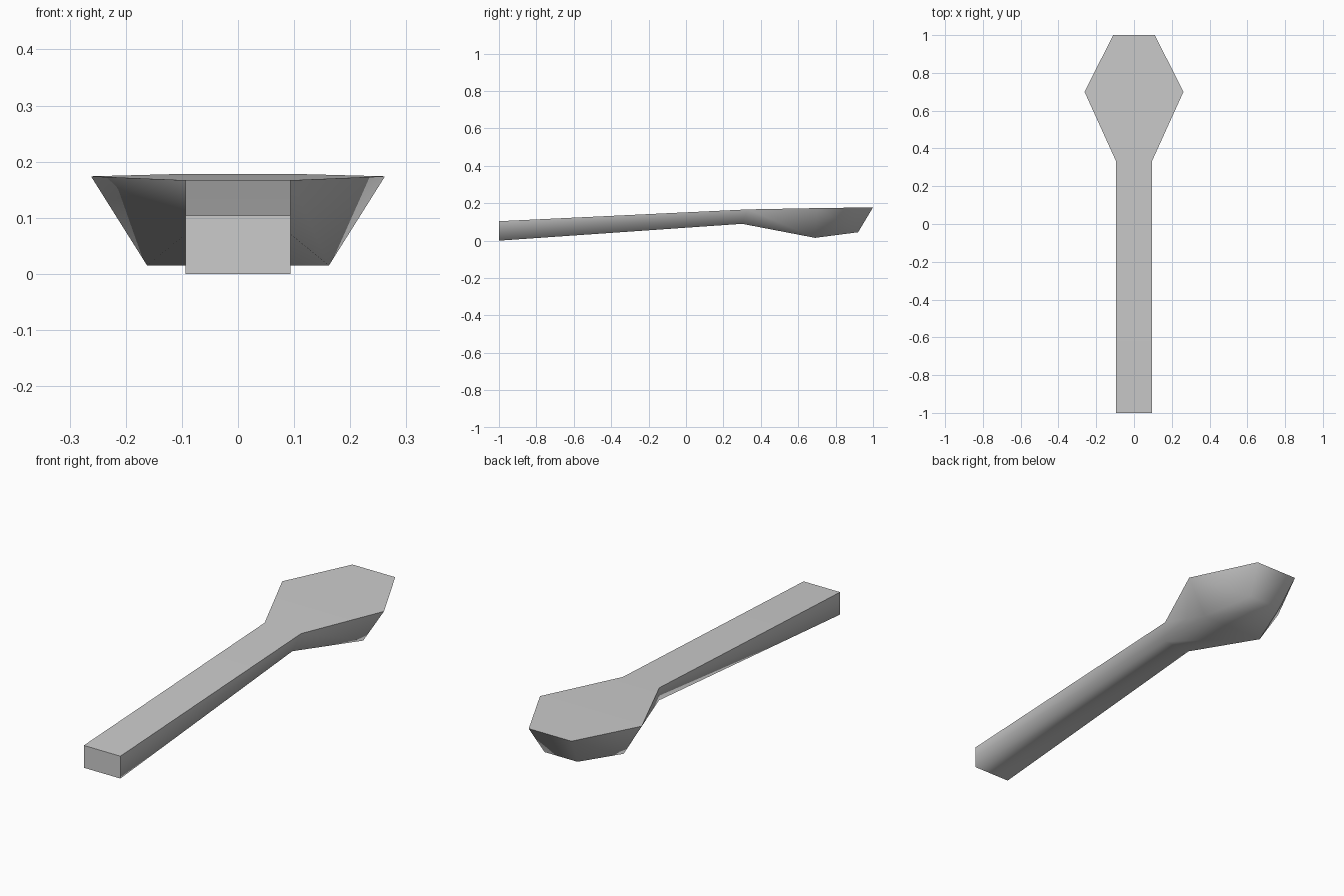
import bpy, bmesh

cube = bpy.data.objects.get("Cube")
if cube:
    bpy.data.objects.remove(cube, do_unlink=True)

# Plain grey material
grey = bpy.data.materials.new("plain_grey")
grey.use_nodes = True
colour = (0.6, 0.6, 0.6, 1)
grey.diffuse_color = colour
grey.node_tree.nodes["Principled BSDF"].inputs["Base Color"].default_value = colour

# Cross-sections along the spoon: (y, half width, z) for top and underside
top_rim = [(-1, 0.094, 0.104), (0.33, 0.094, 0.167), (0.7, 0.262, 0.174), (1, 0.11, 0.178)]
underside = [(-1, 0.094, 0), (0.3, 0.07, 0.09), (0.69, 0.162, 0.015), (0.92, 0.085, 0.045)]

bm = bmesh.new()
rings = []
for (ty, tw, tz), (by, bw, bz) in zip(top_rim, underside):
    corners = [(-tw, ty, tz), (tw, ty, tz), (bw, by, bz), (-bw, by, bz)]
    rings.append([bm.verts.new(c) for c in corners])

# Skin between sections, then close both ends
top_faces = []
for a, b in zip(rings, rings[1:]):
    for i in range(4):
        j = (i + 1) % 4
        face = bm.faces.new((a[i], a[j], b[j], b[i]))
        if i == 0:
            top_faces.append(face)
handle_end = bm.faces.new(rings[0])
bm.faces.new(rings[-1])
bmesh.ops.recalc_face_normals(bm, faces=bm.faces)

# Smooth body with a crisp rim around the top and the handle end
for face in bm.faces:
    face.smooth = True
for edge in bm.edges:
    flat = [f in top_faces for f in edge.link_faces]
    if any(flat) != all(flat) or handle_end in edge.link_faces:
        edge.smooth = False

mesh = bpy.data.meshes.new("spoon")
bm.to_mesh(mesh)
bm.free()
mesh.materials.append(grey)
spoon = bpy.data.objects.new("spoon", mesh)
bpy.context.collection.objects.link(spoon)
